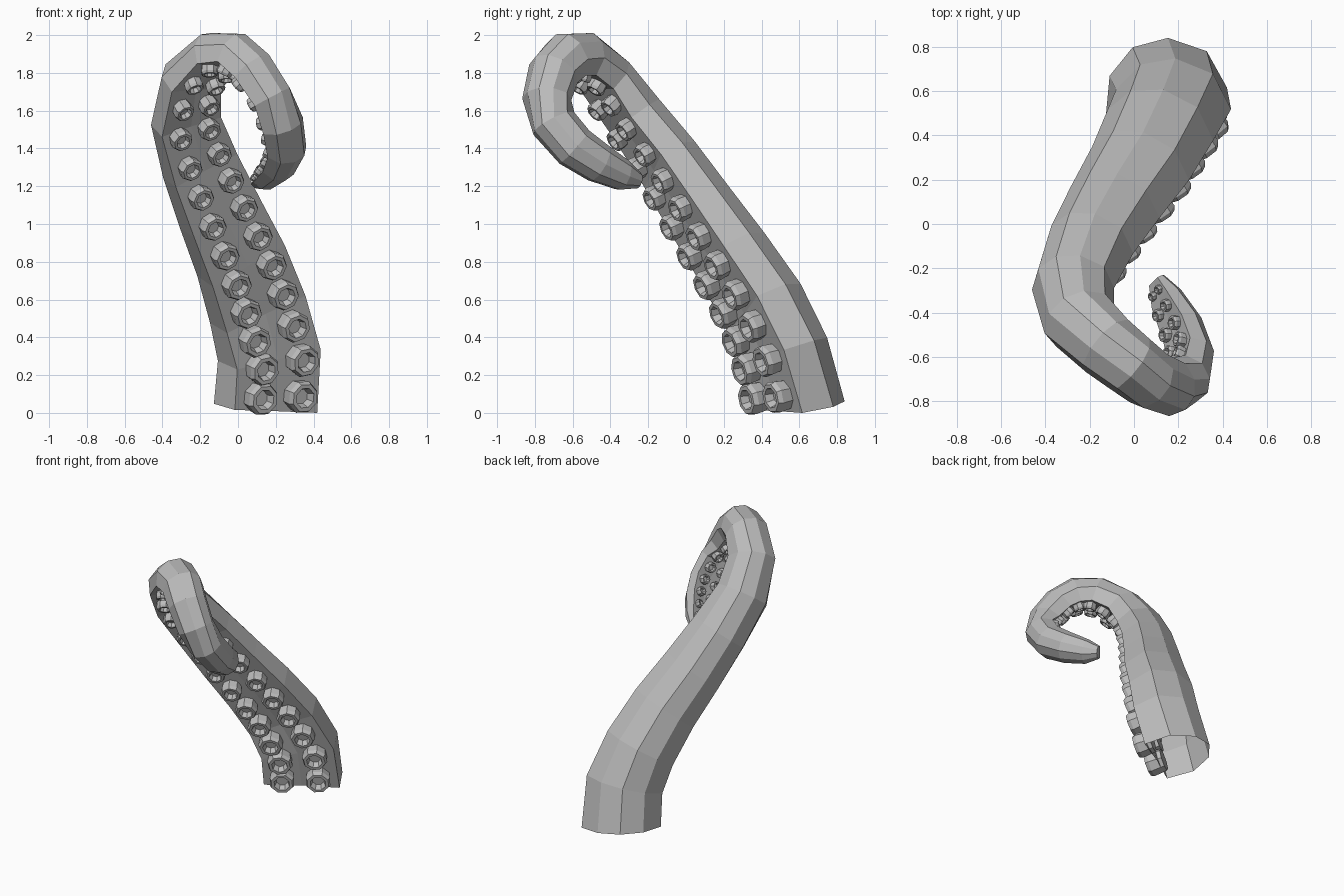
import bpy, bmesh, math
from mathutils import Vector

if "Cube" in bpy.data.objects:
    bpy.data.objects.remove(bpy.data.objects["Cube"], do_unlink=True)

grey = bpy.data.materials.new("plain grey")
grey.use_nodes = True
grey.diffuse_color = (0.5, 0.5, 0.5, 1)
grey.node_tree.nodes["Principled BSDF"].inputs["Base Color"].default_value = (0.5, 0.5, 0.5, 1)


def finish(bm, name):
    bmesh.ops.recalc_face_normals(bm, faces=bm.faces)
    mesh = bpy.data.meshes.new(name)
    bm.to_mesh(mesh)
    bm.free()
    mesh.materials.append(grey)
    obj = bpy.data.objects.new(name, mesh)
    bpy.context.collection.objects.link(obj)


# Centre line of the arm: x, y, z, scale
PATH = [(.095, .64, .04, 1), (.12, .565, .33, .98), (.065, .455, .58, .93),
        (-.02, .285, .84, .87), (-.13, .11, 1.09, .8), (-.23, -.06, 1.34, .73),
        (-.3, -.24, 1.58, .66), (-.27, -.4, 1.79, .6), (-.13, -.53, 1.915, .54),
        (0, -.63, 1.915, .51), (.1, -.71, 1.83, .49), (.2, -.75, 1.68, .46),
        (.26, -.72, 1.53, .44), (.28, -.6, 1.39, .42), (.235, -.46, 1.3, .38),
        (.16, -.33, 1.24, .3), (.11, -.25, 1.22, .16)]
# Sideways direction of the flat underside at some rings, blended between
SIDE_KEYS = [(0, (.84, .54, 0)), (2, (.87, .48, 0)), (6, (.87, .48, 0)),
             (7, (.76, .62, -.05)), (8, (.62, .68, -.22)), (9, (.52, .8, -.28)),
             (11, (.4, .9, -.1)), (13, (.44, .56, .68)), (16, (.42, .52, .75))]
# Half cross-section: side, back; flat underside with a shallow groove
HALF = [(.26, -.2), (.272, -.01), (.157, .138)]
SECTION = [(0, -.19)] + HALF + [(0, .19)] + [(-a, b) for a, b in reversed(HALF)]

points = [Vector(p[:3]) for p in PATH]
scales = [p[3] for p in PATH]
last = len(PATH) - 1


def side_at(i):
    for (i0, v0), (i1, v1) in zip(SIDE_KEYS, SIDE_KEYS[1:]):
        if i <= i1:
            return Vector(v0).lerp(Vector(v1), (i - i0) / (i1 - i0))


# Sideways and backward directions at each ring
frames = []
for i in range(last + 1):
    tangent = (points[min(i + 1, last)] - points[max(i - 1, 0)]).normalized()
    if i == 0:
        tangent = Vector((.12, -.13, 1)).normalized()
    side = side_at(i)
    side = (side - tangent * side.dot(tangent)).normalized()
    frames.append((side, tangent.cross(side)))

# Arm: rings bridged into a tapered tube, open at the foot
bm = bmesh.new()
rings = []
for c, s, (side, back) in zip(points, scales, frames):
    rings.append([bm.verts.new(c + (side * a + back * b) * s) for a, b in SECTION])
for r0, r1 in zip(rings, rings[1:]):
    for j in range(len(SECTION)):
        k = (j + 1) % len(SECTION)
        bm.faces.new((r0[j], r0[k], r1[k], r1[j]))
bm.faces.new(rings[-1])
low = min(v.co.z for v in bm.verts)
bmesh.ops.translate(bm, vec=(0, 0, -low), verts=bm.verts)
finish(bm, "tentacle_arm")

# Sucker cup outline: radius, height above the underside
CUP = [(.08, -.03), (.09, .065), (.078, .09), (.056, .09), (.042, .045)]
SIDES = 8


def add_cup(bm, centre, side, up, s):
    along = up.cross(side)
    loops = []
    for r, h in CUP:
        loop = []
        for k in range(SIDES):
            a = math.tau * (k + .5) / SIDES
            spoke = side * math.cos(a) + along * math.sin(a)
            loop.append(bm.verts.new(centre + (spoke * r + up * h) * s))
        loops.append(loop)
    for l0, l1 in zip(loops, loops[1:]):
        for k in range(SIDES):
            m = (k + 1) % SIDES
            bm.faces.new((l0[k], l0[m], l1[m], l1[k]))
    bm.faces.new(loops[0])
    bm.faces.new(loops[-1])


# Suckers: paired rows walked along the underside
bm = bmesh.new()
distance, start = .09, 0
for i in range(last):
    length = (points[i + 1] - points[i]).length
    while distance < start + length:
        f = (distance - start) / length
        s = scales[i] + (scales[i + 1] - scales[i]) * f
        if s < .2:
            break
        side = frames[i][0].lerp(frames[i + 1][0], f).normalized()
        back = frames[i][1].lerp(frames[i + 1][1], f).normalized()
        c = points[i].lerp(points[i + 1], f) - back * .195 * s - Vector((0, 0, low))
        for sign in (-1, 1):
            add_cup(bm, c + side * .125 * s * sign, side, -back, s)
        distance += .192 if s > .62 else .3 * s
    start += length
finish(bm, "suckers")
